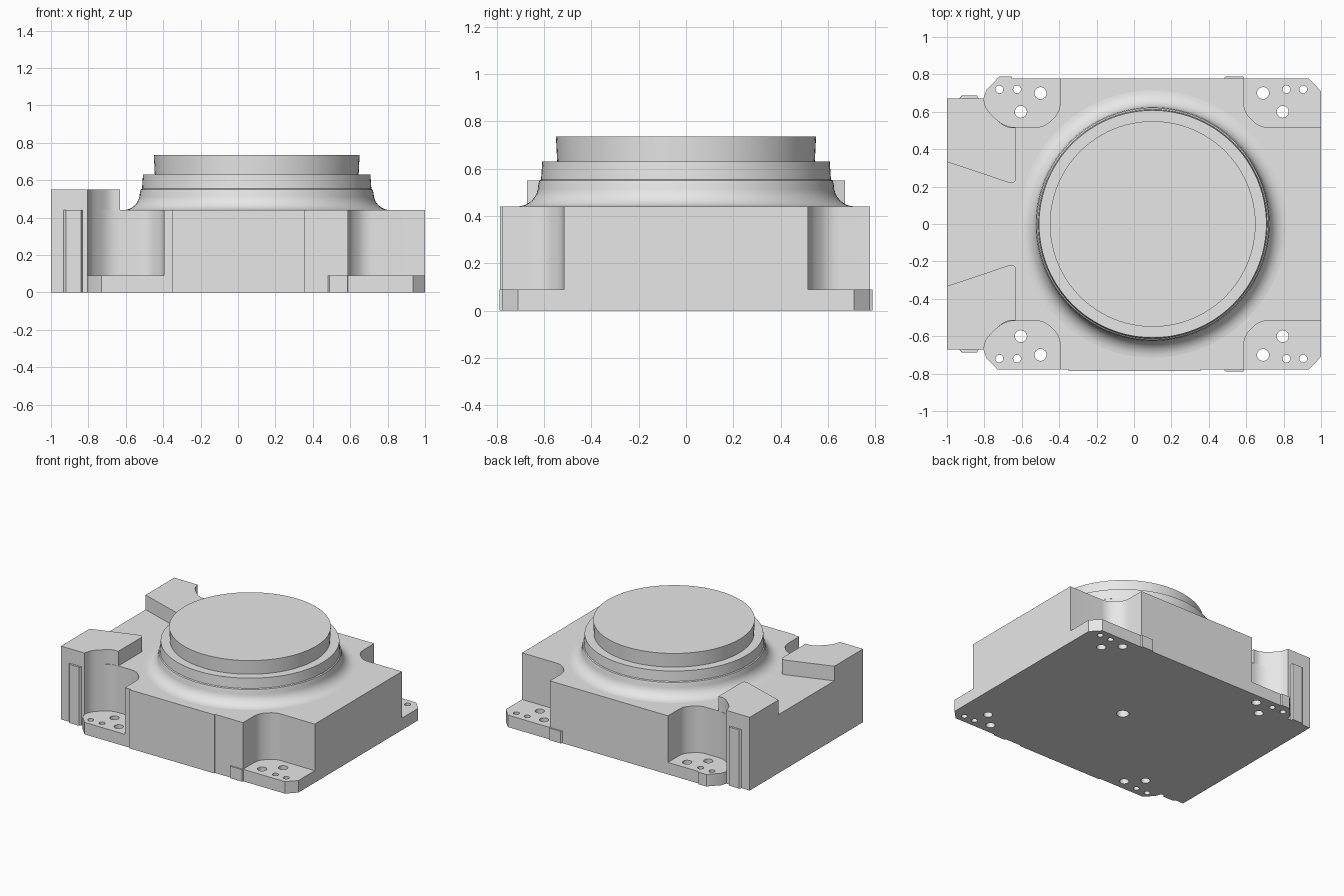
import bpy, bmesh, math

if "Cube" in bpy.data.objects:
    bpy.data.objects.remove(bpy.data.objects["Cube"])

grey = bpy.data.materials.new("housing grey")
grey.diffuse_color = (0.8, 0.8, 0.8, 1)
grey.use_nodes = True
grey.node_tree.nodes["Principled BSDF"].inputs["Base Color"].default_value = grey.diffuse_color


def finish(name, bm):
    bmesh.ops.recalc_face_normals(bm, faces=bm.faces)
    me = bpy.data.meshes.new(name)
    bm.to_mesh(me)
    bm.free()
    me.materials.append(grey)
    ob = bpy.data.objects.new(name, me)
    bpy.context.collection.objects.link(ob)
    return ob


def rounded(pts):
    """Replace corners given as (x, y, r) by small curves."""
    out = []
    for i, p in enumerate(pts):
        if len(p) == 2:
            out.append(p)
            continue
        x, y, r = p
        ends = []
        for q in (pts[i - 1], pts[(i + 1) % len(pts)]):
            d = math.hypot(q[0] - x, q[1] - y)
            k = min(r / d, 0.48)
            ends.append((x + (q[0] - x) * k, y + (q[1] - y) * k))
        a, b = ends
        for s in range(7):
            t = s / 6
            out.append(tuple((1 - t) ** 2 * a[j] + 2 * t * (1 - t) * p[j] + t * t * b[j]
                             for j in (0, 1)))
    return out


def mirrored(half):
    """Close a back half outline with its front mirror image."""
    return half + [(p[0], -p[1], *p[2:]) for p in reversed(half)]


def prism(name, pts, z0, z1, bottom=True):
    bm = bmesh.new()
    pts = rounded(pts)
    lo = [bm.verts.new((x, y, z0)) for x, y in pts]
    hi = [bm.verts.new((x, y, z1)) for x, y in pts]
    n = len(pts)
    bm.faces.new(hi)
    # temporary bottom cap keeps normals consistent
    cap = bm.faces.new(lo[::-1])
    for i in range(n):
        j = (i + 1) % n
        bm.faces.new((lo[i], lo[j], hi[j], hi[i]))
    bmesh.ops.recalc_face_normals(bm, faces=bm.faces)
    if not bottom:
        bmesh.ops.delete(bm, geom=[cap], context='FACES_ONLY')
    return finish(name, bm)


# base plate with chamfered mounting feet
plate = prism("base_plate", mirrored([
    (1, .71), (.935, .778), (-.73, .778), (-.79, .715), (-.805, .672), (-1, .672)]), 0, .09)

# screw and pin holes in the feet, centre hole below
holes = [(.69, .70, .032), (.795, .60, .032), (.815, .72, .021), (.905, .72, .021),
         (-.605, .60, .032), (-.50, .70, .032), (-.72, .72, .021), (-.625, .72, .021)]
bm = bmesh.new()


def drill(x, y, r, z0, z1):
    ret = bmesh.ops.create_cone(bm, cap_ends=True, segments=24, radius1=r, radius2=r,
                                depth=z1 - z0)
    bmesh.ops.translate(bm, verts=ret["verts"], vec=(x, y, (z0 + z1) / 2))


for x, y, r in holes:
    for s in (1, -1):
        drill(x, y * s, r, -.05, .15)
drill(.1, 0, .043, -.05, .08)
cutter = finish("hole_cutter", bm)
cutter.hide_render = True
mod = plate.modifiers.new("holes", 'BOOLEAN')
mod.operation, mod.solver, mod.object = 'DIFFERENCE', 'EXACT', cutter
bpy.context.view_layer.objects.active = plate
bpy.ops.object.modifier_apply(modifier=mod.name)
bpy.data.objects.remove(cutter)

# main body with four corner pockets
prism("main_body", mirrored([
    (1, .517), (.67, .517, .05), (.587, .60, .05), (.587, .778),
    (-.395, .778), (-.395, .60, .05), (-.48, .517, .05),
    (-.69, .517, .06), (-.79, .61, .05), (-.805, .672), (-1, .672)]), .09, .44, False)

# raised blocks on the left, with thin side ribs, and small foot tabs
block = [(-.632, .225, .02), (-.632, .517), (-.69, .517, .06), (-.79, .61, .05),
         (-.805, .672), (-1, .672), (-1, .332), (-.66, .218, .02)]
rib = [(-.83, .67), (-.84, .687), (-.92, .687), (-.935, .67)]
tab = [(.59, .776), (.585, .788), (.49, .788), (.48, .776)]
for side, s in (("back", 1), ("front", -1)):
    def flip(pts):
        return [(p[0], p[1] * s, *p[2:]) for p in pts]
    prism(side + "_raised_block", flip(block), .44, .55, False)
    prism(side + "_side_rib", flip(rib), 0, .44)
    prism(side + "_foot_tab", flip(tab), 0, .09)
prism("back_left_foot_tab", [(-.65, .776), (-.655, .788), (-.72, .788), (-.735, .776)], 0, .09)
prism("front_strip", [(-.35, -.776), (-.35, -.787), (.355, -.787), (.355, -.776)], 0, .44)

# stepped round turret with a concave foot
profile = [(0, .735), (.55, .735), (.545, .63), (.608, .63), (.613, .555), (.62, .55)]
for i in range(9):
    a = math.radians(90 * i / 8)
    profile.append((.715 - .09 * math.cos(a), .53 - .09 * math.sin(a)))
bm = bmesh.new()
N = 96
rings = []
for r, z in profile[1:]:
    rings.append([bm.verts.new((.1 + r * math.cos(2 * math.pi * k / N),
                                r * math.sin(2 * math.pi * k / N), z)) for k in range(N)])
bm.faces.new(rings[0])
for a, b in zip(rings, rings[1:]):
    for k in range(N):
        bm.faces.new((a[k], b[k], b[(k + 1) % N], a[(k + 1) % N]))
finish("round_turret", bm)

# smooth curves, keep hard edges
for ob in bpy.context.scene.objects:
    ob.select_set(True)
bpy.context.view_layer.objects.active = plate
bpy.ops.object.shade_smooth_by_angle(angle=math.radians(30))
